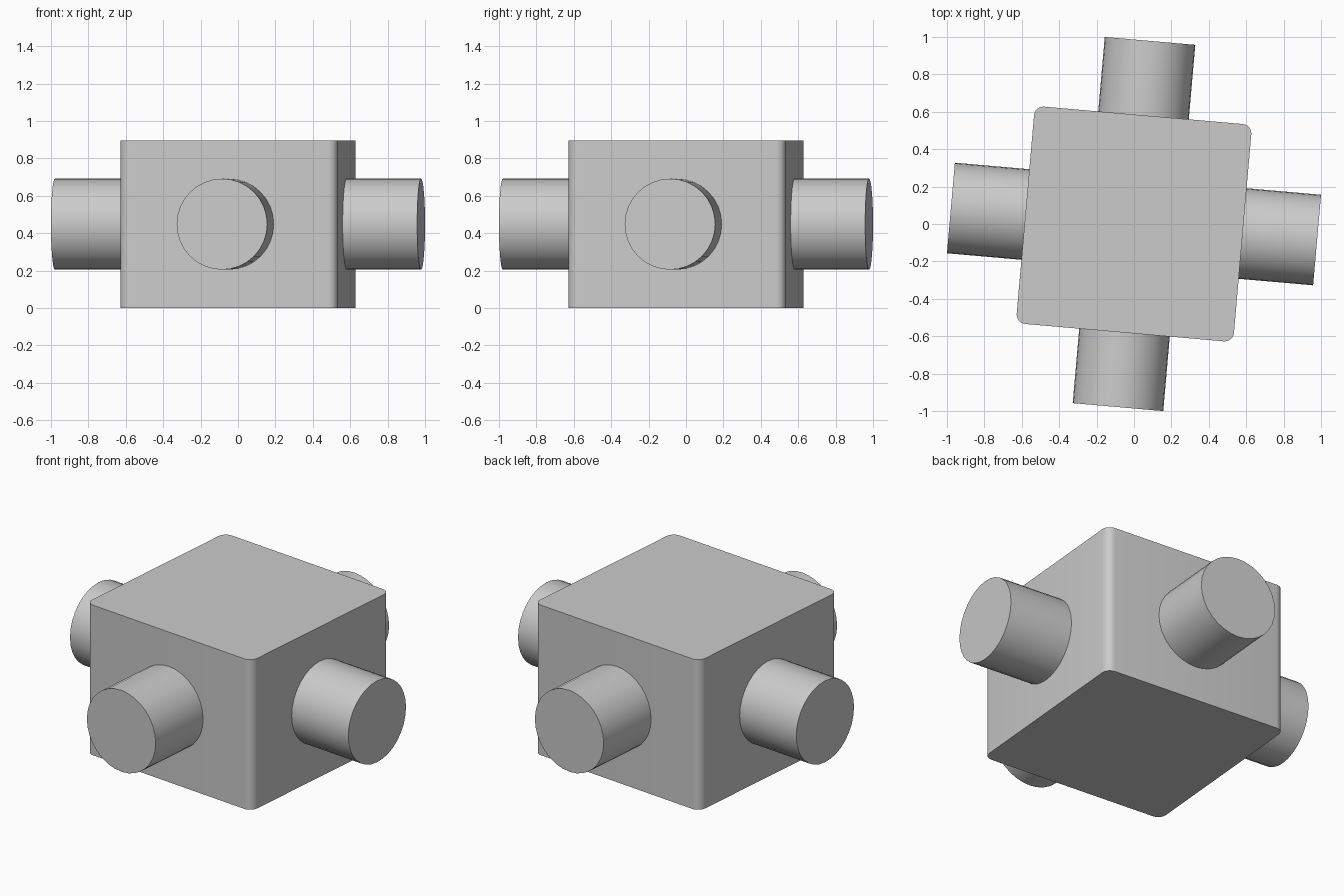
import bpy
import bmesh
import math
from mathutils import Matrix

if "Cube" in bpy.data.objects:
    bpy.data.objects.remove(bpy.data.objects["Cube"], do_unlink=True)

TURN = math.radians(-5)
HALF, HEIGHT, CORNER = 0.583, 0.896, 0.05
REACH, RADIUS, EMBED = 0.9826, 0.243, 0.1

grey = bpy.data.materials.new("plain_grey")
grey.use_nodes = True
colour = (0.6, 0.6, 0.6, 1)
grey.diffuse_color = colour
grey.node_tree.nodes["Principled BSDF"].inputs["Base Color"].default_value = colour


def make_object(name, bm):
    mesh = bpy.data.meshes.new(name)
    bm.to_mesh(mesh)
    bm.free()
    mesh.materials.append(grey)
    obj = bpy.data.objects.new(name, mesh)
    bpy.context.collection.objects.link(obj)
    bpy.ops.object.select_all(action='DESELECT')
    obj.select_set(True)
    bpy.context.view_layer.objects.active = obj
    bpy.ops.object.shade_smooth_by_angle(angle=math.radians(35))
    return obj


# Block with rounded upright edges
bm = bmesh.new()
bmesh.ops.create_cube(bm, size=1)
bmesh.ops.scale(bm, vec=(2 * HALF, 2 * HALF, HEIGHT), verts=bm.verts)
uprights = [e for e in bm.edges
            if abs(e.verts[0].co.z - e.verts[1].co.z) > HEIGHT / 2]
bmesh.ops.bevel(bm, geom=uprights, offset=CORNER, segments=6,
                profile=0.5, affect='EDGES')
bmesh.ops.translate(bm, vec=(0, 0, HEIGHT / 2), verts=bm.verts)
bmesh.ops.rotate(bm, matrix=Matrix.Rotation(TURN, 3, 'Z'), verts=bm.verts)
make_object("block", bm)

# Round pegs, one on each side face
length = REACH - HALF + EMBED
for i, side in enumerate(("left", "back", "right", "front")):
    bm = bmesh.new()
    bmesh.ops.create_cone(bm, cap_ends=True, segments=32, radius1=RADIUS,
                          radius2=RADIUS, depth=length)
    place = (Matrix.Rotation(TURN + i * math.pi / 2, 4, 'Z')
             @ Matrix.Translation((REACH - length / 2, 0, HEIGHT / 2))
             @ Matrix.Rotation(math.pi / 2, 4, 'Y'))
    bmesh.ops.transform(bm, matrix=place, verts=bm.verts)
    make_object(side + "_peg", bm)
